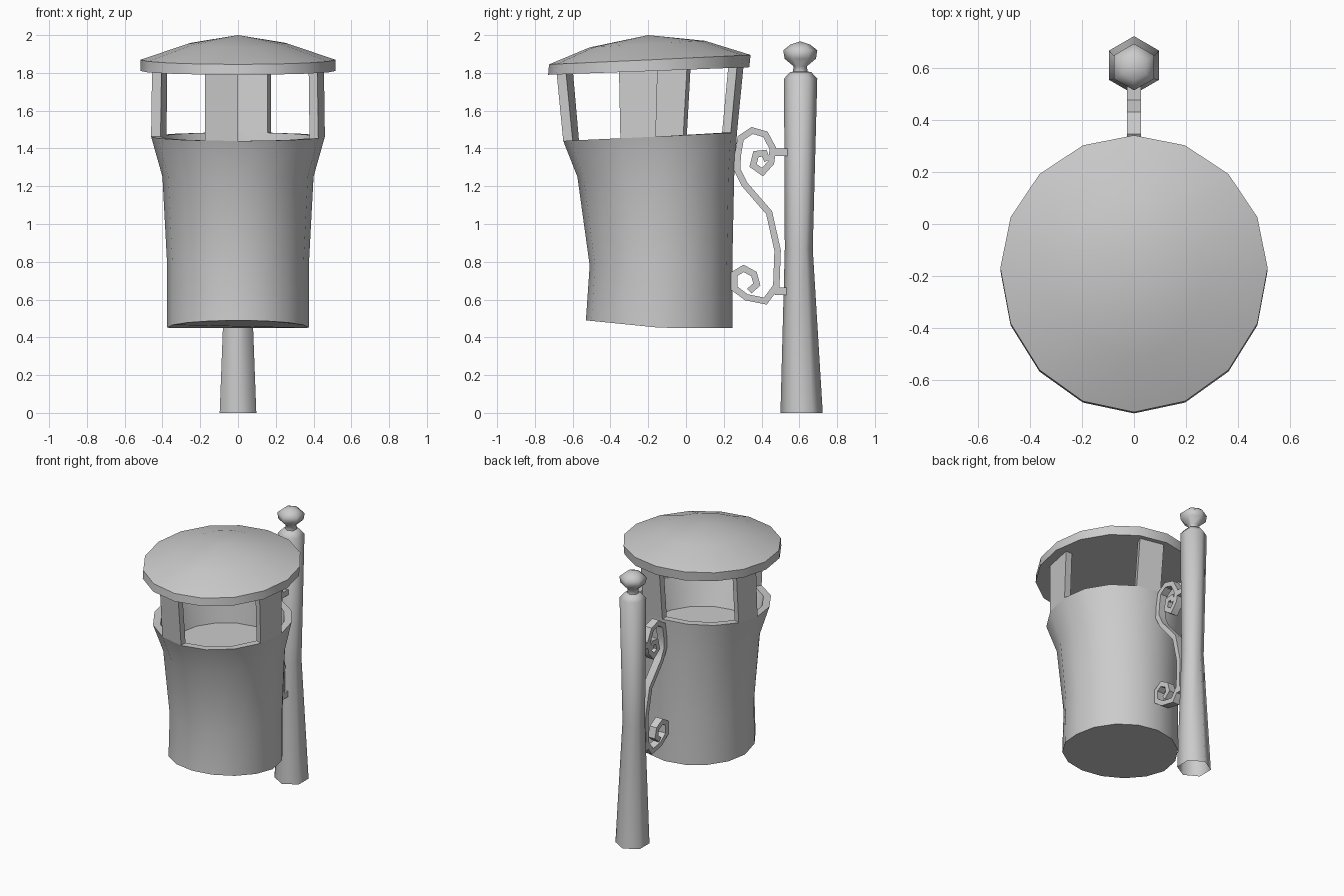
import bpy, bmesh, math
from mathutils import Vector

cube = bpy.data.objects.get("Cube")
if cube:
    bpy.data.objects.remove(cube)

grey = bpy.data.materials.new("plain grey")
grey.use_nodes = True
grey.diffuse_color = (0.6, 0.6, 0.6, 1)
grey.node_tree.nodes["Principled BSDF"].inputs["Base Color"].default_value = (0.6, 0.6, 0.6, 1)


def finish(name, bm, angle):
    """Turn a bmesh into a shaded object."""
    bmesh.ops.recalc_face_normals(bm, faces=bm.faces)
    mesh = bpy.data.meshes.new(name)
    bm.to_mesh(mesh)
    bm.free()
    mesh.materials.append(grey)
    obj = bpy.data.objects.new(name, mesh)
    bpy.context.collection.objects.link(obj)
    bpy.ops.object.select_all(action='DESELECT')
    obj.select_set(True)
    bpy.context.view_layer.objects.active = obj
    bpy.ops.object.shade_smooth_by_angle(angle=math.radians(angle))


def ring(bm, sides, rx, front, mid, back, z_front, z_back, inset=0, turn=0.0):
    """Loop of verts whose front and back depths and heights may differ."""
    verts = []
    for k in range(sides):
        a = 2 * math.pi * k / sides + turn
        c, s = math.cos(a), math.sin(a)
        ry = (back - mid if s > 0 else mid - front) - inset
        z = z_front + (z_back - z_front) * (s + 1) / 2
        verts.append(bm.verts.new(((rx - inset) * c, mid + ry * s, z)))
    return verts


def bridge(bm, a, b, segments=None):
    n = len(a)
    for k in range(n) if segments is None else segments:
        j = (k + 1) % n
        bm.faces.new((a[k], a[j], b[j], b[k]))


def fan(bm, loop, tip):
    v = bm.verts.new(tip)
    for k in range(len(loop)):
        bm.faces.new((loop[k], loop[(k + 1) % len(loop)], v))


# Bin body: leaning tapered drum with flared mouth, sill and inner floor
SIDES = 16
MOUTH = (0.46, -0.65, -0.16, 0.27, 1.44, 1.485)
TOP = (0.455, -0.685, -0.15, 0.305, 1.80, 1.84)
WAIST = (0.40, -0.575, -0.15, 0.255, 1.25, 1.25)
WALL = 0.05
bm = bmesh.new()
base = ring(bm, SIDES, 0.375, -0.53, -0.14, 0.245, 0.45, 0.45)
for v in base:
    v.co.z += 0.1 * max(0, -0.13 - v.co.y)
loops = [base,
         ring(bm, SIDES, 0.375, -0.51, -0.14, 0.245, 0.78, 0.78),
         ring(bm, SIDES, *WAIST),
         ring(bm, SIDES, *MOUTH),
         ring(bm, SIDES, *MOUTH, inset=WALL),
         ring(bm, SIDES, *WAIST, inset=WALL)]
for a, b in zip(loops, loops[1:]):
    bridge(bm, a, b)
bm.faces.new(base)
bm.faces.new(loops[-1])
finish("bin_body", bm, 40)

# Four uprights, each one side of the drum wide
bm = bmesh.new()
quad = [ring(bm, SIDES, *p, inset=i) for p, i in
        ((MOUTH, 0), (TOP, 0), (TOP, WALL), (MOUTH, WALL))]
for k in range(3, SIDES, 4):
    j = (k + 1) % SIDES
    for a, b in zip(quad, quad[1:] + quad[:1]):
        bm.faces.new((a[k], a[j], b[j], b[k]))
    bm.faces.new([r[k] for r in quad])
    bm.faces.new([r[j] for r in quad])
bmesh.ops.delete(bm, geom=[v for v in bm.verts if not v.link_faces], context='VERTS')
finish("uprights", bm, 30)

# Domed lid, tilted slightly forward
bm = bmesh.new()
under = ring(bm, SIDES, 0.515, -0.73, -0.18, 0.335, 1.79, 1.83)
rim = ring(bm, SIDES, 0.515, -0.725, -0.17, 0.342, 1.845, 1.895)
dome = ring(bm, SIDES, 0.27, -0.51, -0.20, 0.10, 1.935, 1.97)
bridge(bm, under, rim)
bridge(bm, rim, dome)
fan(bm, dome, (0, -0.2, 2.0))
bm.faces.new(under)
finish("lid", bm, 40)

# Six-sided pole: (height, centre depth, radius)
def six_sided(name, stations, tip, angle):
    bm = bmesh.new()
    rows = [ring(bm, 6, r, y - r, y, y + r, z, z, turn=math.pi / 6) for z, y, r in stations]
    for a, b in zip(rows, rows[1:]):
        bridge(bm, a, b)
    fan(bm, rows[-1], tip)
    finish(name, bm, angle)


six_sided("pole", ((0, 0.612, 0.112), (0.87, 0.597, 0.074), (1.77, 0.607, 0.088),
                   (1.805, 0.607, 0.055)), (0, 0.607, 1.81), 62)
six_sided("pole_finial", ((1.80, 0.605, 0.04), (1.835, 0.605, 0.035), (1.875, 0.605, 0.083),
                          (1.92, 0.605, 0.09), (1.95, 0.605, 0.052)), (0, 0.605, 1.967), 62)


# Scrolled bracket: flat bar swept along a path of (depth, height) points
def flat_bar(name, path, thick, half_width):
    pts = [Vector(p) for p in path]
    bm = bmesh.new()
    rows = []
    for i, p in enumerate(pts):
        d0 = (p - pts[i - 1]).normalized() if i else (pts[1] - p).normalized()
        d1 = (pts[i + 1] - p).normalized() if i + 1 < len(pts) else d0
        t = (d0 + d1).normalized()
        n = Vector((-t.y, t.x)) * thick / 2 / max(0.6, t.dot(d0))
        rows.append([bm.verts.new((x, q.x, q.y)) for x, q in
                     ((-half_width, p - n), (half_width, p - n),
                      (half_width, p + n), (-half_width, p + n))])
    for a, b in zip(rows, rows[1:]):
        bridge(bm, a, b)
    bm.faces.new(rows[0])
    bm.faces.new(rows[-1])
    finish(name, bm, 35)


upper = [(0.43, 1.335), (0.415, 1.375), (0.37, 1.37), (0.355, 1.31), (0.405, 1.275),
         (0.45, 1.325), (0.46, 1.40), (0.42, 1.475), (0.35, 1.495), (0.29, 1.455),
         (0.275, 1.37), (0.27, 1.29), (0.31, 1.21)]
lower = [(0.44, 1.06), (0.485, 0.86), (0.478, 0.67), (0.42, 0.592), (0.32, 0.612),
         (0.255, 0.66), (0.255, 0.735), (0.305, 0.765), (0.36, 0.735), (0.375, 0.68),
         (0.335, 0.645)]
flat_bar("scroll_bracket", upper + lower, 0.034, 0.027)
for name, z, y in (("upper_stub", 1.38, 0.45), ("lower_stub", 0.645, 0.47)):
    flat_bar(name, [(y, z), (0.56, z)], 0.04, 0.027)
